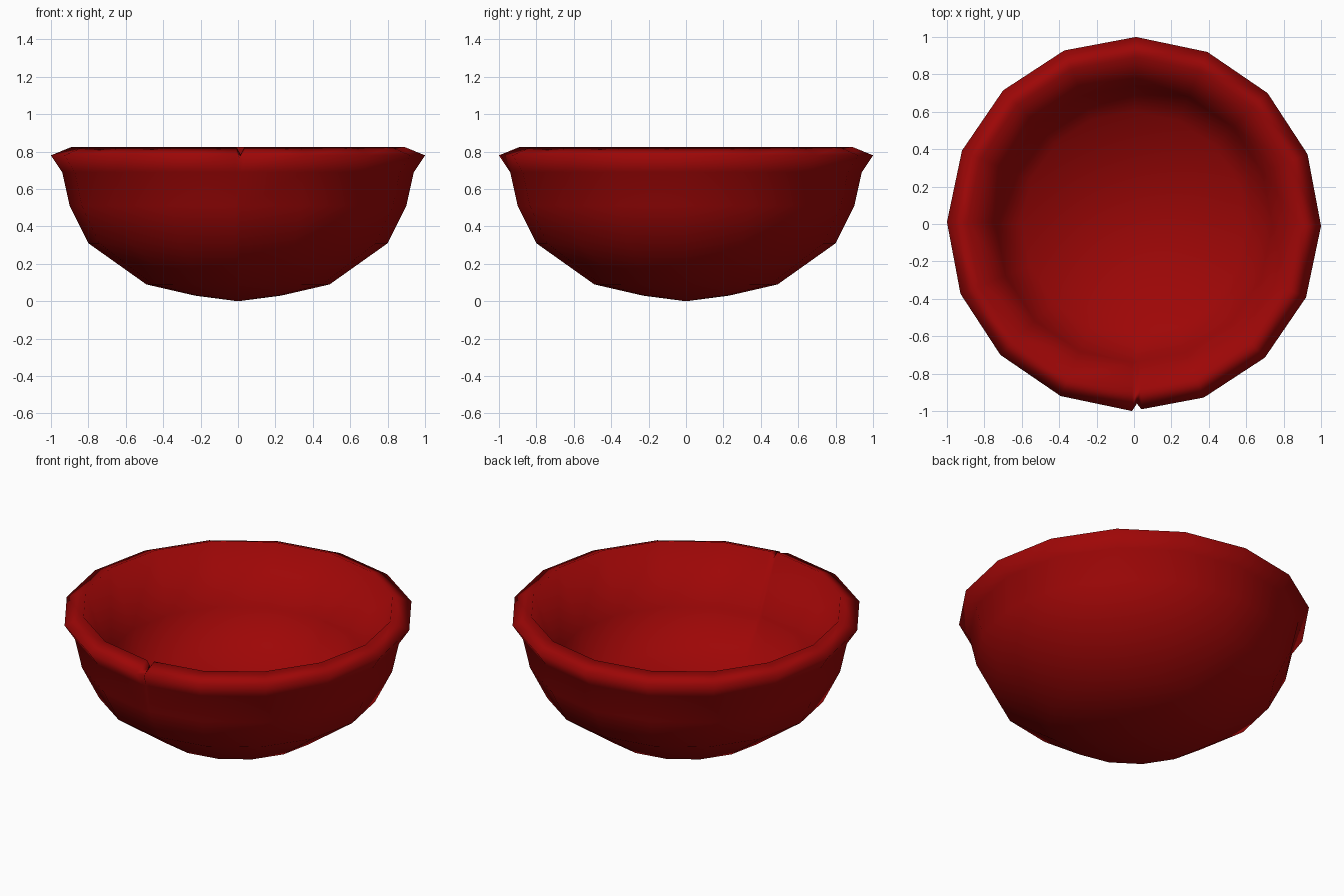
import bpy, bmesh, math

if "Cube" in bpy.data.objects:
    bpy.data.objects.remove(bpy.data.objects["Cube"])

SIDES = 16
STEP = 2 * math.pi / SIDES
START = math.radians(-90.6)  # seam at the front

# Half section (radius, height): outside from foot to lip, then down a sloping wall to the floor
OUTER = [(0.23, 0.03), (0.49, 0.09), (0.80, 0.31), (0.90, 0.51), (0.94, 0.69), (1.0, 0.78)]
LIP = [(0.89, 0.825)]
INNER = [(0.74, 0.48), (0.60, 0.26)]
SECTION = OUTER + LIP + INNER
EDGE, TOP = len(OUTER) - 1, len(OUTER)


def on_first_side(offset):
    """Radius factor that keeps an extra column on the first flat side."""
    return math.cos(STEP / 2) / math.cos(offset - STEP / 2)


def column(bm, angle, scale=1.0, notch=False):
    verts = []
    for i, (r, z) in enumerate(SECTION):
        if notch and i == EDGE:
            r, z = 0.965, 0.765
        elif notch and i == TOP:
            z = 0.785
        r *= scale
        verts.append(bm.verts.new((r * math.cos(angle), r * math.sin(angle), z)))
    return verts


bm = bmesh.new()
# Plain columns, with two extra ones forming the nick in the lip
columns = [column(bm, START)]
for degrees, notch in ((1.5, True), (2.9, False)):
    offset = math.radians(degrees)
    columns.append(column(bm, START + offset, on_first_side(offset), notch))
columns += [column(bm, START + k * STEP) for k in range(1, SIDES)]

foot = bm.verts.new((0, 0, 0))
for a, b in zip(columns, columns[1:] + columns[:1]):
    bm.faces.new((foot, b[0], a[0]))
    for i in range(len(SECTION) - 1):
        bm.faces.new((a[i], b[i], b[i + 1], a[i + 1]))
bm.faces.new([c[-1] for c in columns])
bmesh.ops.recalc_face_normals(bm, faces=bm.faces)
for f in bm.faces:
    f.smooth = True

mesh = bpy.data.meshes.new("bowl")
bm.to_mesh(mesh)
bm.free()
bowl = bpy.data.objects.new("bowl", mesh)
bpy.context.collection.objects.link(bowl)

# Dark red glaze
red = bpy.data.materials.new("red_glaze")
red.diffuse_color = (0.34, 0.002, 0.002, 1)
red.use_nodes = True
red.node_tree.nodes["Principled BSDF"].inputs["Base Color"].default_value = red.diffuse_color
mesh.materials.append(red)
